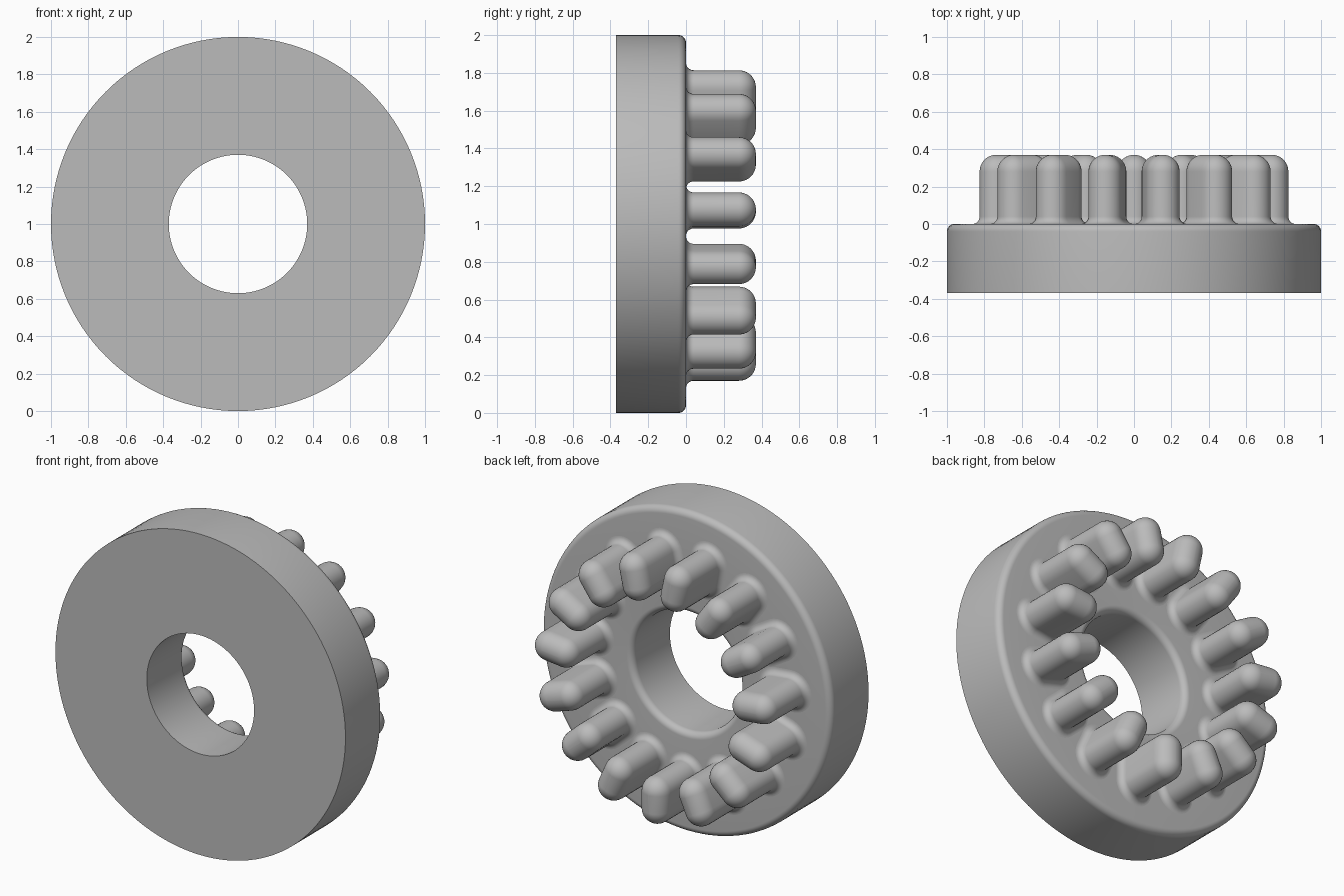
import bpy, bmesh, math
from mathutils import Matrix, Vector

cube = bpy.data.objects.get("Cube")
if cube:
    bpy.data.objects.remove(cube, do_unlink=True)

PINS = 15
DEPTH = 0.37             # disc thickness, and pin length
FILLET = 0.04
PIN_R = 0.09             # half width of a pin
INNER, OUTER = 0.63, 0.74  # radial positions of the pin's two rounded ends

grey = bpy.data.materials.new("grey")
grey.use_nodes = True
colour = (0.5, 0.5, 0.5, 1)
grey.diffuse_color = colour
grey.node_tree.nodes["Principled BSDF"].inputs["Base Color"].default_value = colour


def arc(cx, cy, r, start, end, steps=8):
    """Points on an arc, angles in degrees."""
    angles = [math.radians(start + (end - start) * i / steps) for i in range(steps + 1)]
    return [(cx + r * math.cos(a), cy + r * math.sin(a)) for a in angles]


def bridge(bm, a, b):
    n = len(a)
    for i in range(n):
        j = (i + 1) % n
        bm.faces.new((a[i], a[j], b[j], b[i]))


def finish(bm, name):
    bmesh.ops.recalc_face_normals(bm, faces=bm.faces)
    mesh = bpy.data.meshes.new(name)
    bm.to_mesh(mesh)
    bm.free()
    mesh.materials.append(grey)
    obj = bpy.data.objects.new(name, mesh)
    bpy.context.collection.objects.link(obj)
    bpy.ops.object.select_all(action='DESELECT')
    obj.select_set(True)
    bpy.context.view_layer.objects.active = obj
    bpy.ops.object.shade_smooth_by_angle(angle=math.radians(35))
    return obj


def base_disc(segments=128):
    """Ring with sharp front edges and rounded back edges, turned about y."""
    hole = 0.37
    profile = [(hole, -DEPTH), (1, -DEPTH)]
    profile += arc(1 - FILLET, -FILLET, FILLET, 0, 90)
    profile += arc(hole + FILLET, -FILLET, FILLET, 90, 180)
    bm = bmesh.new()
    rings = []
    for r, y in profile:
        turn = [2 * math.pi * i / segments for i in range(segments)]
        rings.append([bm.verts.new((r * math.cos(a), y, 1 + r * math.sin(a))) for a in turn])
    for k, ring in enumerate(rings):
        bridge(bm, ring, rings[(k + 1) % len(rings)])
    return finish(bm, "base_disc")


def pin_mesh(bm, matrix):
    """Slot-shaped pin with a flared foot and a domed tip."""
    side = [(PIN_R + FILLET, -0.01)]
    side += arc(PIN_R + FILLET, FILLET, FILLET, 270, 180)
    side += arc(0, DEPTH - PIN_R, PIN_R, 0, 88, 10)
    rings = []
    for r, y in side:
        outline = arc(OUTER, 0, r, -90, 90, 14) + arc(INNER, 0, r, 90, 270, 14)
        rings.append([bm.verts.new(matrix @ Vector((x, y, z))) for x, z in outline])
    for a, b in zip(rings, rings[1:]):
        bridge(bm, a, b)
    bm.faces.new(rings[-1])
    bm.faces.new(rings[0])


base_disc()

# Pins evenly spaced around the back face, one pointing straight down
for i in range(PINS):
    bm = bmesh.new()
    angle = math.radians(90) + 2 * math.pi * i / PINS
    pin_mesh(bm, Matrix.Translation((0, 0, 1)) @ Matrix.Rotation(angle, 4, 'Y'))
    finish(bm, f"pin_{i + 1}")
